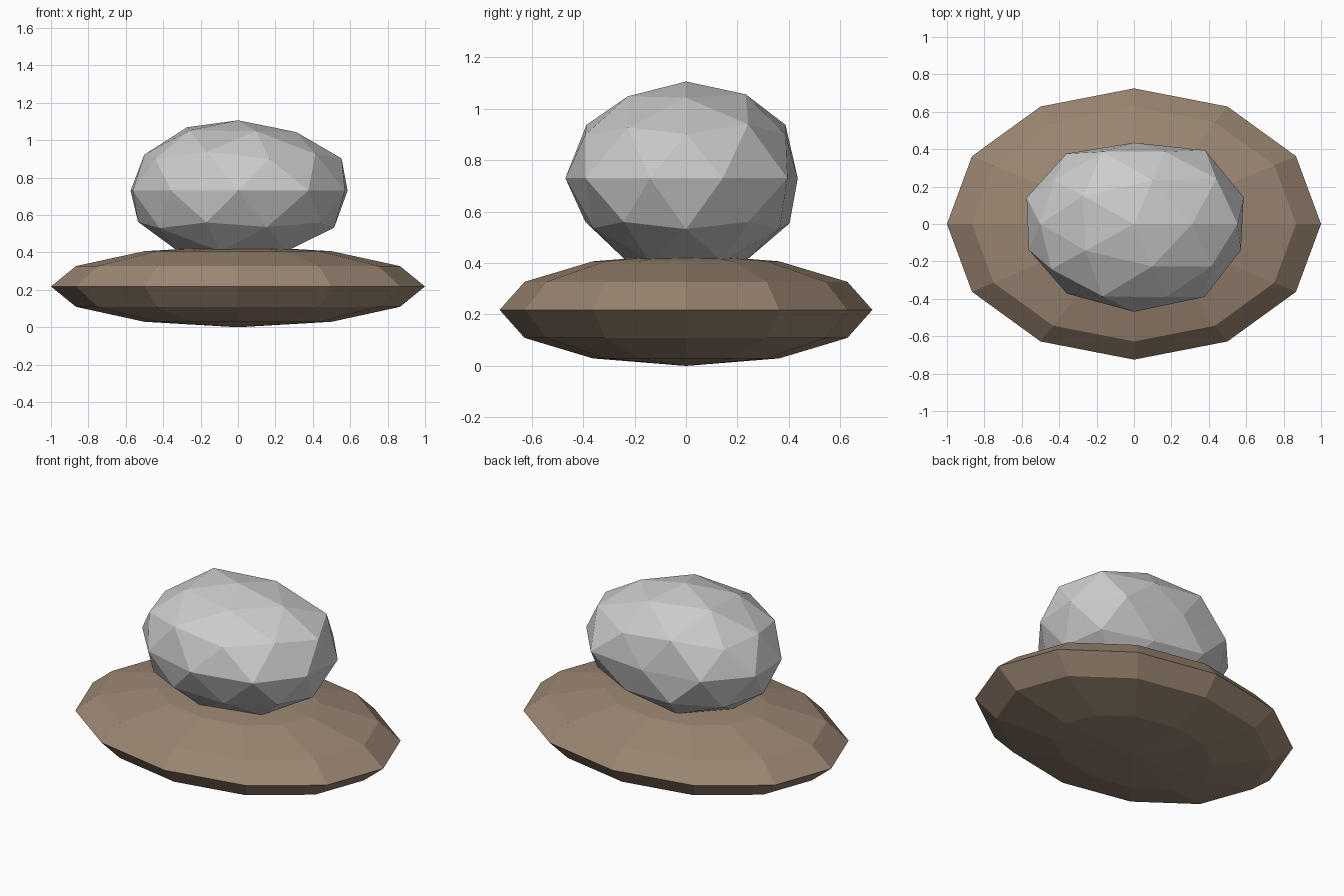
import bpy
import math

if "Cube" in bpy.data.objects:
    bpy.data.objects.remove(bpy.data.objects["Cube"])

# Squat oval wooden base
bpy.ops.mesh.primitive_uv_sphere_add(segments=12, ring_count=6, radius=1, location=(0, 0, 0.218))
base = bpy.context.object
base.name = "oval_base"
for v in base.data.vertices:
    v.co.x *= 1.0
    v.co.y *= 0.725
    v.co.z *= 0.218
brown = bpy.data.materials.new("brown")
brown.diffuse_color = (0.33, 0.24, 0.17, 1)
brown.use_nodes = True
brown.node_tree.nodes["Principled BSDF"].inputs["Base Color"].default_value = brown.diffuse_color
base.data.materials.append(brown)

# Roughened stone: each ring (by height) has radial factors by angle step
ROUGH = {
    1.00: (0, 72, [0.99]),
    0.85: (0, 72, [0.97, 1.01, 1.05, 1.0, 0.985]),
    0.53: (36, 72, [1.05, 1.04, 0.965, 1.04, 0.985]),
    0.45: (0, 72, [1.015, 0.99, 0.97, 1.0, 1.0]),
    0.00: (18, 36, [1.01, 1.06, 0.945, 1.01, 0.99, 0.97, 1.0, 1.02, 1.05, 0.985]),
    -0.45: (36, 72, [1.0, 1.03, 0.98, 1.0, 1.0]),
    -0.53: (0, 72, [0.99, 0.98, 1.0, 1.0, 0.97]),
}

bpy.ops.mesh.primitive_ico_sphere_add(subdivisions=2, radius=1, location=(0, 0, 0.73))
stone = bpy.context.object
stone.name = "stone"
for v in stone.data.vertices:
    d = v.co.normalized()
    f = 1.0
    for z, (start, step, factors) in ROUGH.items():
        if abs(d.z - z) < 0.03:
            angle = math.degrees(math.atan2(d.y, d.x))
            f = factors[round((angle - start) / step) % len(factors)]
    v.co = (d.x * 0.61 * f, d.y * 0.46 * f, d.z * 0.38 * f)
